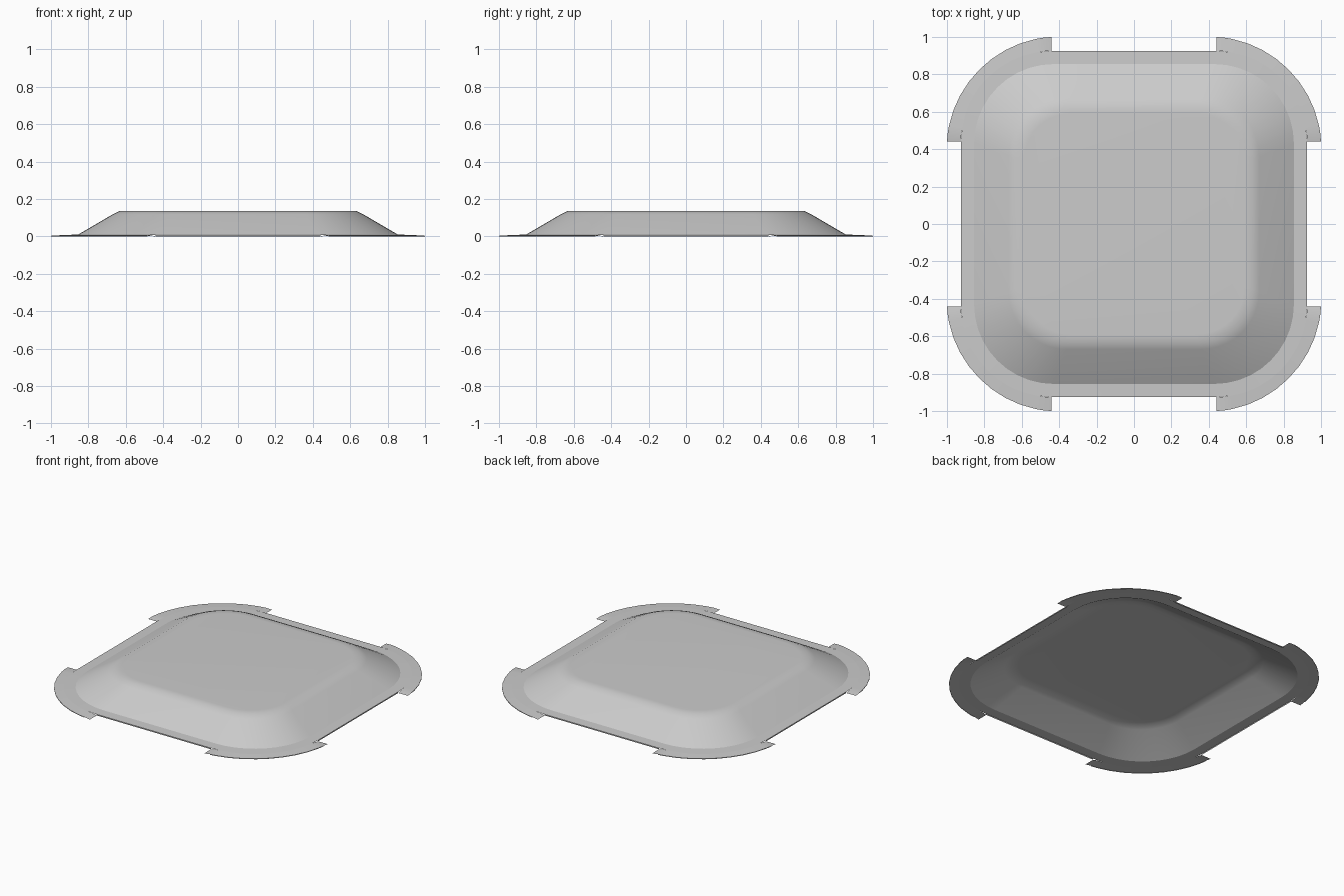
import bpy
import bmesh
from math import sin, cos, pi, radians

cube = bpy.data.objects.get("Cube")
if cube:
    bpy.data.objects.remove(cube, do_unlink=True)

SEGS = 10

grey = bpy.data.materials.new("plain grey")
grey.use_nodes = True
colour = (0.6, 0.6, 0.6, 1)
grey.diffuse_color = colour
grey.node_tree.nodes["Principled BSDF"].inputs["Base Color"].default_value = colour


def rounded_ring(bm, half, centre, z):
    """Rounded square loop, counter-clockwise from above."""
    ring = []
    for corner in range(4):
        a0 = corner * pi / 2
        sx = 1 if corner in (0, 3) else -1
        sy = 1 if corner < 2 else -1
        for i in range(SEGS + 1):
            a = a0 + i / SEGS * pi / 2
            r = half - centre
            ring.append(bm.verts.new((sx * centre + r * cos(a), sy * centre + r * sin(a), z)))
    return ring


def finish(bm, name, angle):
    mesh = bpy.data.meshes.new(name)
    bm.to_mesh(mesh)
    bm.free()
    obj = bpy.data.objects.new(name, mesh)
    bpy.context.collection.objects.link(obj)
    mesh.materials.append(grey)
    bpy.ops.object.select_all(action="DESELECT")
    obj.select_set(True)
    bpy.context.view_layer.objects.active = obj
    bpy.ops.object.shade_smooth_by_angle(angle=radians(angle))
    return obj


# Hollow pan: flange, sloping wall, softened top edge and flat top
bm = bmesh.new()
profile = [(0.925, 0.44, 0.008), (0.855, 0.43, 0.01), (0.67, 0.36, 0.118),
           (0.635, 0.345, 0.135), (0.59, 0.335, 0.137)]
rings = [rounded_ring(bm, *p) for p in profile]
for outer, inner in zip(rings, rings[1:]):
    n = len(outer)
    for i in range(n):
        j = (i + 1) % n
        bm.faces.new((outer[i], outer[j], inner[j], inner[i]))
bm.faces.new(rings[-1])

# Thin turned-down lip along each straight edge
n = len(rings[0])
for corner in range(4):
    a = rings[0][corner * (SEGS + 1) + SEGS]
    b = rings[0][(corner + 1) * (SEGS + 1) % n]
    low = [bm.verts.new((v.co.x, v.co.y, 0)) for v in (a, b)]
    bm.faces.new((a, low[0], low[1], b))
finish(bm, "pan", 25)

# Corner tabs: curved strips whose ends droop to the ground
for corner, name in enumerate(("back_left", "back_right", "front_right", "front_left")):
    bm = bmesh.new()
    sx = 1 if corner in (0, 3) else -1
    sy = 1 if corner < 2 else -1
    pairs = []
    for i in range(-1, SEGS + 2):
        t = min(max(i / SEGS, 0.0), 1.0)
        t = 0.05 if i == 0 else 0.95 if i == SEGS else t
        end = i < 0 or i > SEGS
        a = (corner + t) * pi / 2
        bulge = 0.56 - 0.014 * sin(t * pi)
        pair = []
        for r, z in ((bulge, 0.004), (0.485, 0.008)):
            z = 0.0 if end else z
            pair.append(bm.verts.new((sx * 0.44 + r * cos(a), sy * 0.44 + r * sin(a), z)))
        pairs.append(pair)
    for p, q in zip(pairs, pairs[1:]):
        bm.faces.new((p[0], q[0], q[1], p[1]))
    # Outer edge lip reaching the ground
    foot = [bm.verts.new((p[0].co.x, p[0].co.y, 0)) for p in pairs[1:-1]]
    for i in range(len(foot) - 1):
        bm.faces.new((pairs[i + 1][0], foot[i], foot[i + 1], pairs[i + 2][0]))
    finish(bm, name + "_tab", 30)
